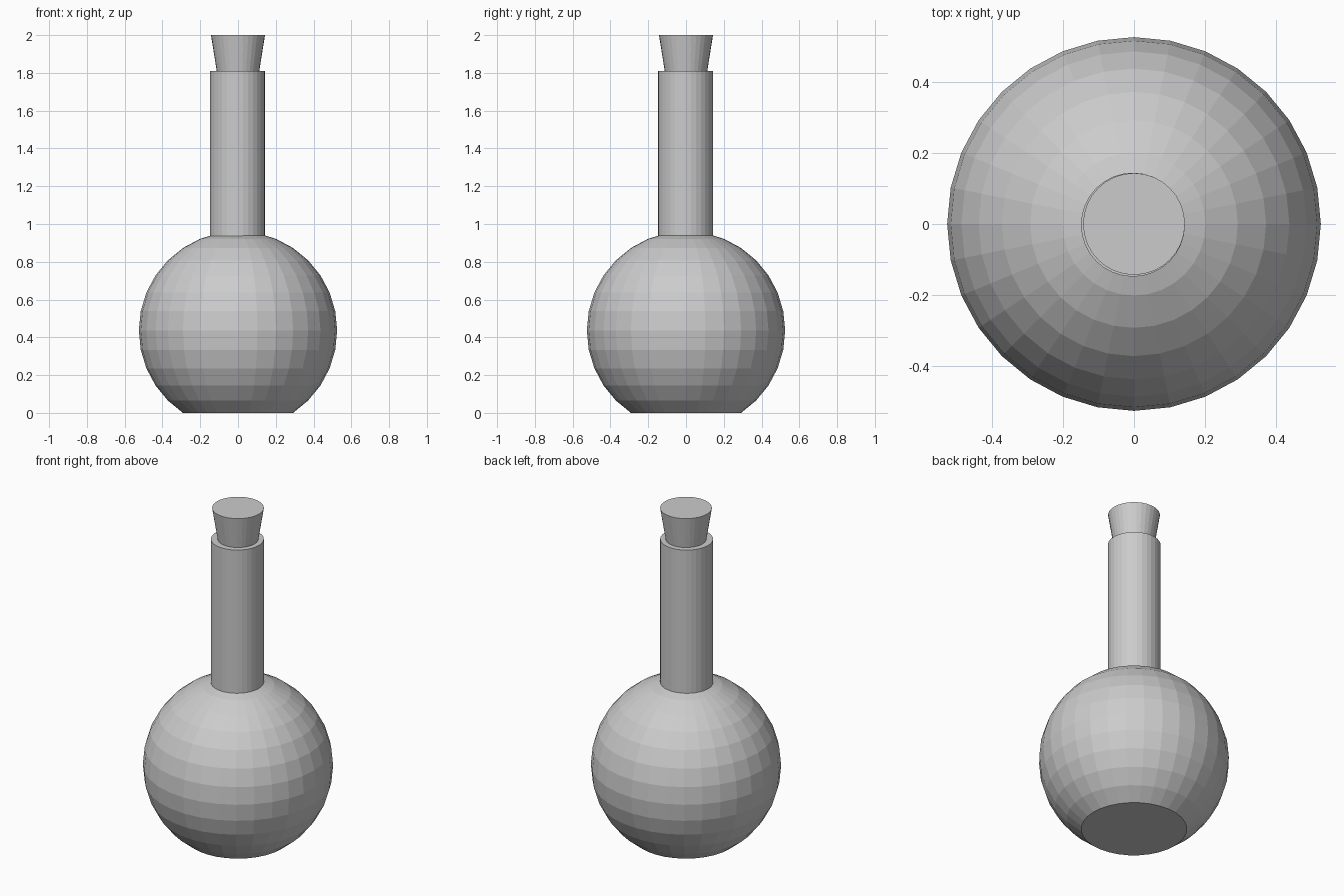
import bpy
import bmesh
from math import sin, cos, radians

default = bpy.data.objects.get("Cube")
if default:
    bpy.data.objects.remove(default, do_unlink=True)

SIDES = 32
RADIUS = 0.525

grey = bpy.data.materials.new("plain_grey")
grey.use_nodes = True
tone = (0.6, 0.6, 0.6, 1)
grey.diffuse_color = tone
grey.node_tree.nodes["Principled BSDF"].inputs["Base Color"].default_value = tone


def add_object(name, bm, location):
    bmesh.ops.recalc_face_normals(bm, faces=bm.faces)
    mesh = bpy.data.meshes.new(name)
    bm.to_mesh(mesh)
    bm.free()
    mesh.materials.append(grey)
    obj = bpy.data.objects.new(name, mesh)
    obj.location = location
    bpy.context.collection.objects.link(obj)


def add_tapered(name, bottom_radius, top_radius, low, high, x=0, y=0):
    bm = bmesh.new()
    bmesh.ops.create_cone(bm, cap_ends=True, segments=SIDES, radius1=bottom_radius,
                          radius2=top_radius, depth=high - low)
    add_object(name, bm, (x, y, (low + high) / 2))


# Round faceted body, cut flat three rings above its lowest point
base_angle = radians(3 * 180 / 16)
base_drop = RADIUS * cos(base_angle)
bm = bmesh.new()
bmesh.ops.create_uvsphere(bm, u_segments=SIDES, v_segments=16, radius=RADIUS)
lower = [v for v in bm.verts if v.co.z < -base_drop - 0.01]
bmesh.ops.delete(bm, geom=lower, context="VERTS")
bmesh.ops.holes_fill(bm, edges=[e for e in bm.edges if e.is_boundary], sides=0)
add_object("flask_body", bm, (0, 0, base_drop))

# Straight neck, set very slightly off centre
add_tapered("flask_neck", 0.146, 0.146, 0.85, 1.81, -0.003, -0.002)

# Tapered stopper pushed into the neck
add_tapered("stopper", 0.107, 0.143, 1.775, 2.0)
